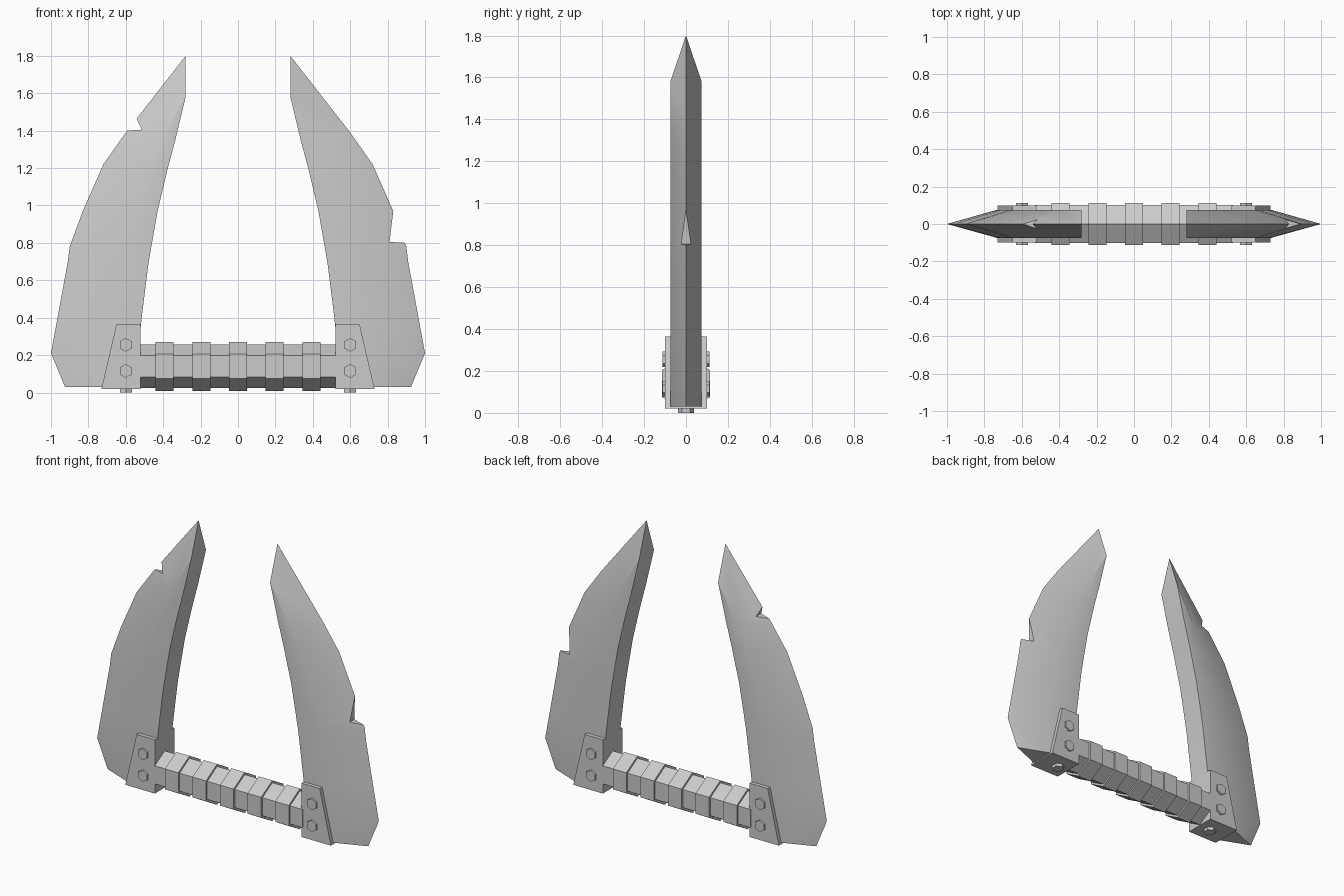
import bpy, math
from math import cos, sin, pi

cube = bpy.data.objects.get("Cube")
if cube:
    bpy.data.objects.remove(cube, do_unlink=True)

metal = bpy.data.materials.new("grey_metal")
metal.use_nodes = True
GREY = (0.6, 0.6, 0.6, 1)
metal.diffuse_color = GREY
metal.node_tree.nodes["Principled BSDF"].inputs["Base Color"].default_value = GREY


def make(name, verts, faces):
    me = bpy.data.meshes.new(name)
    me.from_pydata(verts, [], faces)
    me.validate()
    me.materials.append(metal)
    ob = bpy.data.objects.new(name, me)
    bpy.context.collection.objects.link(ob)
    # consistent outward normals
    bpy.context.view_layer.objects.active = ob
    bpy.ops.object.select_all(action='DESELECT')
    ob.select_set(True)
    bpy.ops.object.mode_set(mode='EDIT')
    bpy.ops.mesh.select_all(action='SELECT')
    bpy.ops.mesh.remove_doubles(threshold=0.0001)
    bpy.ops.mesh.normals_make_consistent(inside=False)
    bpy.ops.object.mode_set(mode='OBJECT')
    return ob


def prism(name, profile, axis, lo, hi):
    """Extrude a 2D outline along one axis."""
    def place(p, t):
        return {'x': (t, p[0], p[1]), 'y': (p[0], t, p[1]), 'z': (p[0], p[1], t)}[axis]
    n = len(profile)
    verts = [place(p, t) for t in (lo, hi) for p in profile]
    faces = [tuple(range(n)), tuple(range(n, 2 * n))]
    faces += [(i, (i + 1) % n, n + (i + 1) % n, n + i) for i in range(n)]
    return make(name, verts, faces)


def hexagon(cx, cy, r):
    return [(cx + r * sin(k * pi / 3), cy + r * cos(k * pi / 3)) for k in range(6)]


# Blade sections from tip to base: inner x, crease x, flat z, edge x, edge z
SECTIONS = [
    (.28, .28, 1.58, .28, 1.80),
    (.335, .41, 1.35, .60, 1.39),
    (.375, .48, 1.20, .72, 1.22),
    (.43, .575, .97, .83, .97),
    (.465, .645, .77, .90, .78),
    (.48, .665, .68, .91, .70),
    (.515, .71, .40, .965, .40),
    (.535, .73, .21, 1.0, .21),
    (.54, .735, .03, .925, .03),
]
THICK = .075


def blade(name, side, notch):
    verts, faces = [], []
    for xi, xc, z, xo, zo in SECTIONS:
        verts += [(side * xi, -THICK, z), (side * xc, -THICK, z), (side * xo, 0, zo),
                  (side * xc, THICK, z), (side * xi, THICK, z)]
    for s in range(len(SECTIONS) - 1):
        a, b = 5 * s, 5 * s + 5
        for k in range(5):
            m = (k + 1) % 5
            if s == 0 and k in (0, 3):      # the flat strip starts at a point
                faces.append((a + k, b + m, b + k))
            else:
                faces.append((a + k, a + m, b + m, b + k))
    last = 5 * len(SECTIONS) - 5
    faces += [(0, 2, 4), tuple(range(last, last + 5))]
    ob = make(name, verts, faces)

    # chip cut out of the cutting edge
    cutter = prism(name + "_notch_cutter", [(side * x, z) for x, z in notch], 'y', -.2, .2)
    mod = ob.modifiers.new("notch", 'BOOLEAN')
    mod.operation = 'DIFFERENCE'
    mod.solver = 'EXACT'
    mod.object = cutter
    bpy.ops.object.select_all(action='DESELECT')
    bpy.context.view_layer.objects.active = ob
    ob.select_set(True)
    bpy.ops.object.modifier_apply(modifier=mod.name)
    bpy.data.objects.remove(cutter, do_unlink=True)
    bpy.ops.object.shade_smooth_by_angle(angle=math.radians(25))


blade("left_blade", 1, [(.81, .805), (.832, .985), (1.0, .985), (1.0, .795)])
blade("right_blade", -1, [(.515, 1.405), (.545, 1.47), (.7, 1.47), (.7, 1.395)])

# Brackets and their bolts
for side, label in ((1, "left"), (-1, "right")):
    outline = [(.52, .02), (.52, .365), (.65, .365), (.73, .02)]
    prism(label + "_bracket", [(side * x, z) for x, z in outline], 'y', -.1, .1)
    for z, spot in ((.255, "upper"), (.115, "lower")):
        for y, face in ((-1, "front"), (1, "back")):
            prism(f"{label}_{face}_{spot}_bolt", hexagon(side * .6, z, .037),
                  'y', y * .095, y * .112)
    prism(label + "_bottom_bolt", hexagon(side * .6, 0, .037), 'z', 0, .03)

# Six-sided grip with raised bands
prism("grip", hexagon(0, .14, .116), 'x', -.53, .53)
for i in range(5):
    x = (i - 2) * .196
    prism(f"grip_band_{i + 1}", hexagon(0, .14, .131), 'x', x - .048, x + .048)
